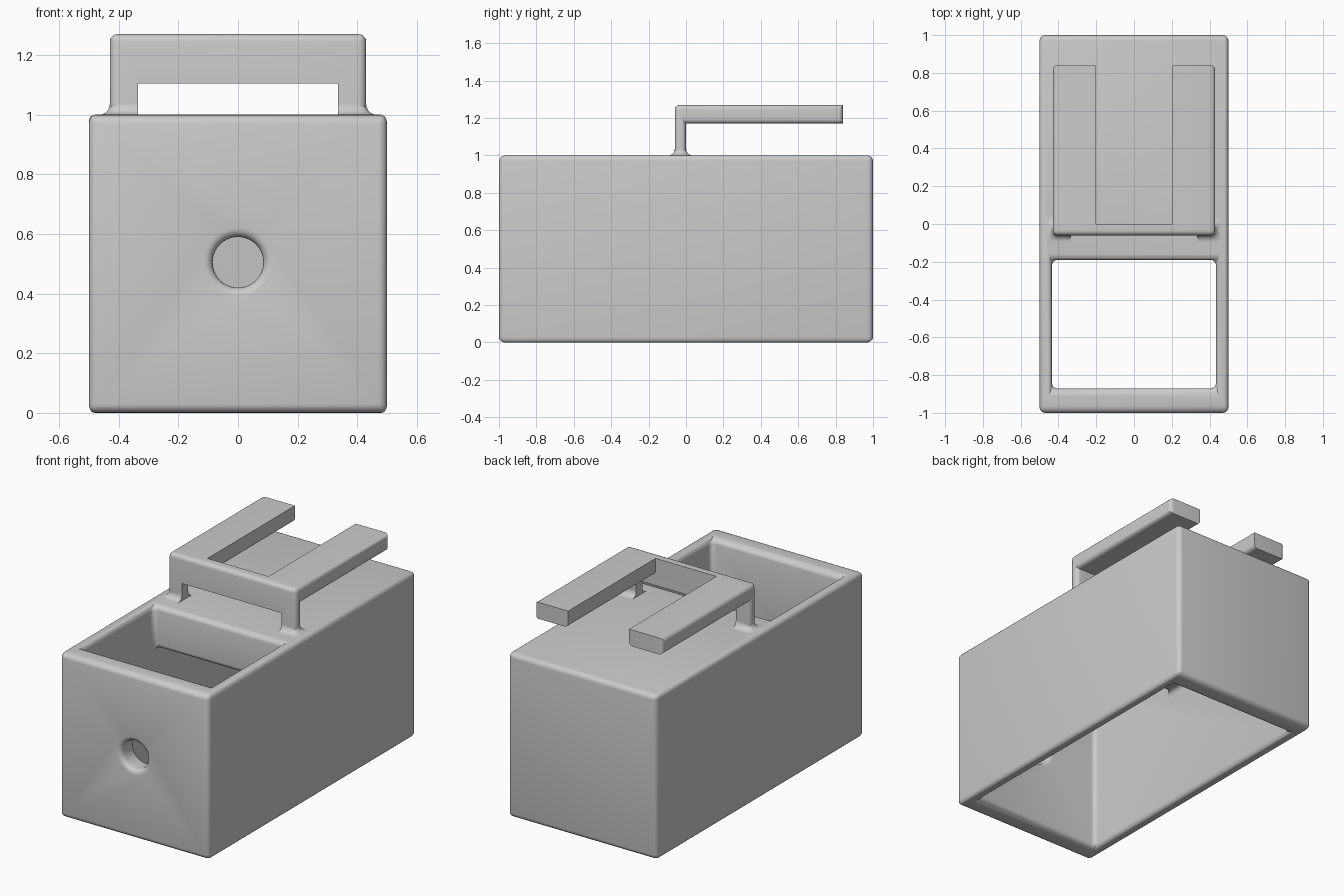
import bpy, bmesh, math
from mathutils import Vector

if "Cube" in bpy.data.objects:
    bpy.data.objects.remove(bpy.data.objects["Cube"], do_unlink=True)

grey = bpy.data.materials.new("light grey")
grey.use_nodes = True
COLOUR = (0.6, 0.6, 0.6, 1)
grey.diffuse_color = COLOUR
grey.node_tree.nodes["Principled BSDF"].inputs["Base Color"].default_value = COLOUR


def finish(name, bm):
    """Turn a bmesh into a named object with the shared material."""
    bmesh.ops.recalc_face_normals(bm, faces=bm.faces)
    mesh = bpy.data.meshes.new(name)
    bm.to_mesh(mesh)
    bm.free()
    mesh.materials.append(grey)
    ob = bpy.data.objects.new(name, mesh)
    bpy.context.collection.objects.link(ob)
    return ob


def smooth(ob):
    bpy.ops.object.select_all(action="DESELECT")
    ob.select_set(True)
    bpy.context.view_layer.objects.active = ob
    bpy.ops.object.shade_smooth_by_angle(angle=math.radians(35))


def extrude(points, axis, start, end):
    """Extrude a flat outline along x or y."""
    bm = bmesh.new()
    place = (lambda p: (start, p[0], p[1])) if axis == "x" else (lambda p: (p[0], start, p[1]))
    face = bm.faces.new([bm.verts.new(place(p)) for p in points])
    new = bmesh.ops.extrude_face_region(bm, geom=[face])["geom"]
    shift = Vector((end - start, 0, 0) if axis == "x" else (0, end - start, 0))
    bmesh.ops.translate(bm, verts=[v for v in new if isinstance(v, bmesh.types.BMVert)], vec=shift)
    return bm


def round_edges(bm, radius, rule):
    """Round the edges whose two end points satisfy the rule."""
    edges = [e for e in bm.edges if rule(e.verts[0].co, e.verts[1].co)]
    bmesh.ops.bevel(bm, geom=edges, offset=radius, segments=5, profile=0.5, affect="EDGES")


def near(value, *coords):
    return all(abs(c - value) < 1e-4 for c in coords)


# Box body, hollow and open below, with a hatch in the top
body = finish("box_body", extrude([(-1, 0), (1, 0), (1, 1), (-1, 1)], "x", -0.5, 0.5))

cavity = finish("cavity_cutter", extrude(
    [(-0.87, -0.2), (0.87, -0.2), (0.87, 0.74), (-0.19, 0.74), (-0.19, 1.2), (-0.87, 1.2)],
    "x", -0.435, 0.435))

# Round hole in the front wall
ring = [(0.085 * math.cos(i * math.tau / 40), 0.505 + 0.085 * math.sin(i * math.tau / 40))
        for i in range(40)]
hole = finish("front_hole_cutter", extrude(ring, "y", -1.2, -0.8))

for cutter in (cavity, hole):
    cutter.hide_render = True
    cutter.hide_viewport = True
    cut = body.modifiers.new("cut", "BOOLEAN")
    cut.operation = "DIFFERENCE"
    cut.solver = "EXACT"
    cut.object = cutter
soft = body.modifiers.new("soft_edges", "BEVEL")
soft.width = 0.03
soft.segments = 5
soft.limit_method = "ANGLE"
soft.angle_limit = math.radians(40)

# Apply the modifiers so the cutters can go
bpy.context.view_layer.update()
result = bpy.data.meshes.new_from_object(body.evaluated_get(bpy.context.evaluated_depsgraph_get()))
body.modifiers.clear()
body.data = result
for cutter in (cavity, hole):
    bpy.data.objects.remove(cutter, do_unlink=True)
smooth(body)

# Upright arch of the top bracket
W, TOP = 0.43, 1.27
arch = extrude([(-W, 1), (-W, TOP), (W, TOP), (W, 1), (0.335, 1), (0.335, 1.105),
                (-0.335, 1.105), (-0.335, 1)], "y", -0.06, 0)


def arch_rule(a, b):
    outer = near(W, abs(a.x), abs(b.x)) and not near(1, a.z, b.z)
    top_front = near(TOP, a.z, b.z) and near(-0.06, a.y, b.y)
    back_top = near(TOP, a.z, b.z) and near(0, a.y, b.y)
    return (outer or top_front) and not back_top


round_edges(arch, 0.025, arch_rule)
smooth(finish("bracket_arch", arch))

for side, label in ((1, "left"), (-1, "right")):
    # Arm reaching back from the arch
    inner, outer = 0.205 * side, W * side
    arm = extrude([(inner, 1.17), (outer, 1.17), (outer, TOP), (inner, TOP)], "y", -0.03, 0.84)

    def arm_rule(a, b):
        along = abs(a.y - b.y) > 0.5 and not (near(inner, a.x) and near(TOP, a.z))
        end = near(0.84, a.y, b.y) and near(outer, a.x, b.x)
        return along or (end and abs(a.z - b.z) > 0.05)

    round_edges(arm, 0.025, arm_rule)
    smooth(finish(label + "_arm", arm))

    # Flared foot blending the leg into the lid
    foot = bmesh.new()
    rings, steps, r = [], 6, 0.035
    for i in range(steps + 1):
        a = i / steps * math.pi / 2
        grow, z = r * (1 - math.sin(a)), 1 + r * (1 - math.cos(a))
        x0, x1 = 0.335 * side, (W + grow) * side
        y0, y1 = -0.06 - grow, grow
        c = 0.025
        rings.append([foot.verts.new((x, y, z)) for x, y in
                      ((x0, y0), (x1 - c * side, y0), (x1 - 0.3 * c * side, y0 + 0.3 * c),
                       (x1, y0 + c), (x1, y1 - c), (x1 - 0.3 * c * side, y1 - 0.3 * c),
                       (x1 - c * side, y1), (x0, y1))])
    for low, high in zip(rings, rings[1:]):
        for j in range(len(low)):
            k = (j + 1) % len(low)
            foot.faces.new((low[j], low[k], high[k], high[j]))
    foot.faces.new(rings[0])
    foot.faces.new(rings[-1])
    smooth(finish(label + "_foot", foot))
